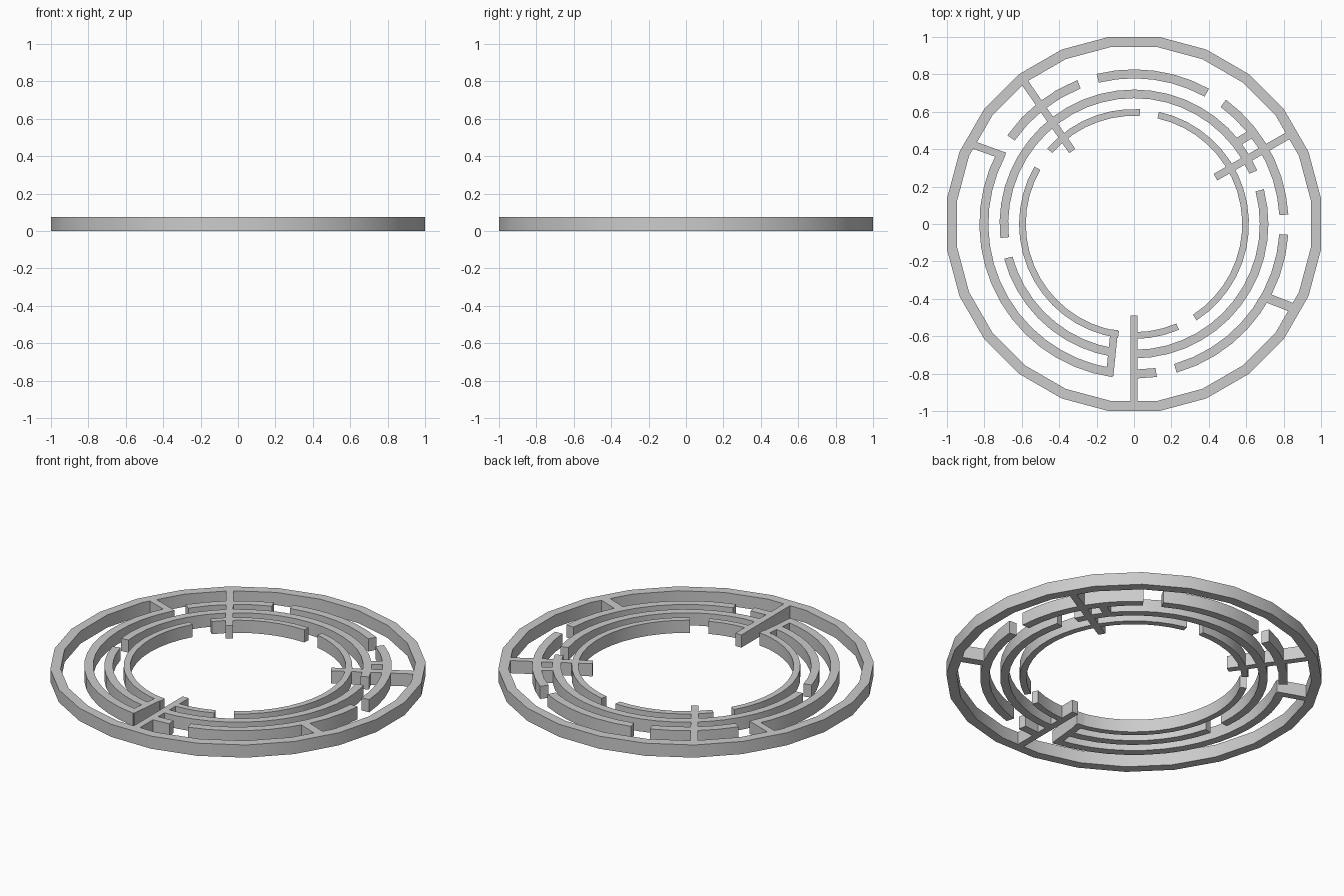
import bpy, bmesh, math
from math import radians as rad

if "Cube" in bpy.data.objects:
    bpy.data.objects.remove(bpy.data.objects["Cube"])

H = 0.075   # common thickness


def make(name, quads):
    """Extrude a strip of plan-view pairs (inner, outer) into a solid."""
    pairs, closed = quads
    bm = bmesh.new()
    cols = [[bm.verts.new((p[0], p[1], z)) for p, z in ((i, 0), (o, 0), (o, H), (i, H))]
            for i, o in pairs]
    n = len(cols)
    for k in range(n if closed else n - 1):
        a, b = cols[k], cols[(k + 1) % n]
        for j in range(4):
            m = (j + 1) % 4
            bm.faces.new((a[j], b[j], b[m], a[m]))
    if not closed:
        bm.faces.new(cols[0])
        bm.faces.new(cols[-1][::-1])
    bmesh.ops.recalc_face_normals(bm, faces=bm.faces)
    me = bpy.data.meshes.new(name)
    bm.to_mesh(me)
    bm.free()
    ob = bpy.data.objects.new(name, me)
    bpy.context.collection.objects.link(ob)
    bpy.ops.object.select_all(action='DESELECT')
    ob.select_set(True)
    bpy.context.view_layer.objects.active = ob
    bpy.ops.object.shade_smooth_by_angle(angle=rad(30))


def arc(name, r0, r1, a0, a1, step=7.5):
    n = max(1, round(abs(a1 - a0) / step))
    pairs = []
    for k in range(n + 1):
        a = rad(a0 + (a1 - a0) * k / n)
        c, s = math.cos(a), math.sin(a)
        pairs.append(((r0 * c, r0 * s), (r1 * c, r1 * s)))
    make(name, (pairs, False))


def bar(name, p, q, w):
    dx, dy = q[0] - p[0], q[1] - p[1]
    l = math.hypot(dx, dy)
    ox, oy = -dy / l * w / 2, dx / l * w / 2
    make(name, ([((e[0] + ox, e[1] + oy), (e[0] - ox, e[1] - oy)) for e in (p, q)], False))


# Outer rim, flats facing the axes
N = 24
R = 1 / math.cos(math.pi / N)
angs = [2 * math.pi * (k + .5) / N for k in range(N)]
make("outer_rim", ([((0.945 * R * math.cos(a), 0.945 * R * math.sin(a)),
                     (R * math.cos(a), R * math.sin(a))) for a in angs], True))

# Broken concentric maze walls
walls = {
    "outer_wall": (0.778, 0.826, [(152, 262), (111.5, 145), (61, 104), (3.5, 53.5), (-74, -4), (-90, -81.5)]),
    "middle_wall": (0.672, 0.718, [(23.5, 186), (-90, 15), (195, 261)]),
    "inner_wall": (0.578, 0.614, [(87, 139), (-57, 77.5), (-90, -67), (150, 262)]),
}
for name, (r0, r1, spans) in walls.items():
    for a0, a1 in spans:
        arc(name, r0, r1, a0, a1)

# Long spokes and short dividers
bar("spoke_bottom", (0, -0.49), (0, -0.96), 0.04)
bar("spoke_right", (0.435, 0.25), (0.83, 0.476), 0.04)
bar("spoke_left", (-0.33, 0.39), (-0.59, 0.765), 0.04)
bar("divider_left", (-0.69, 0.362), (-0.87, 0.427), 0.04)
bar("divider_right", (0.70, -0.39), (0.84, -0.445), 0.05)
bar("divider_end", (-0.105, -0.565), (-0.13, -0.81), 0.04)
bar("divider_small", (0.55, 0.435), (0.64, 0.49), 0.045)
